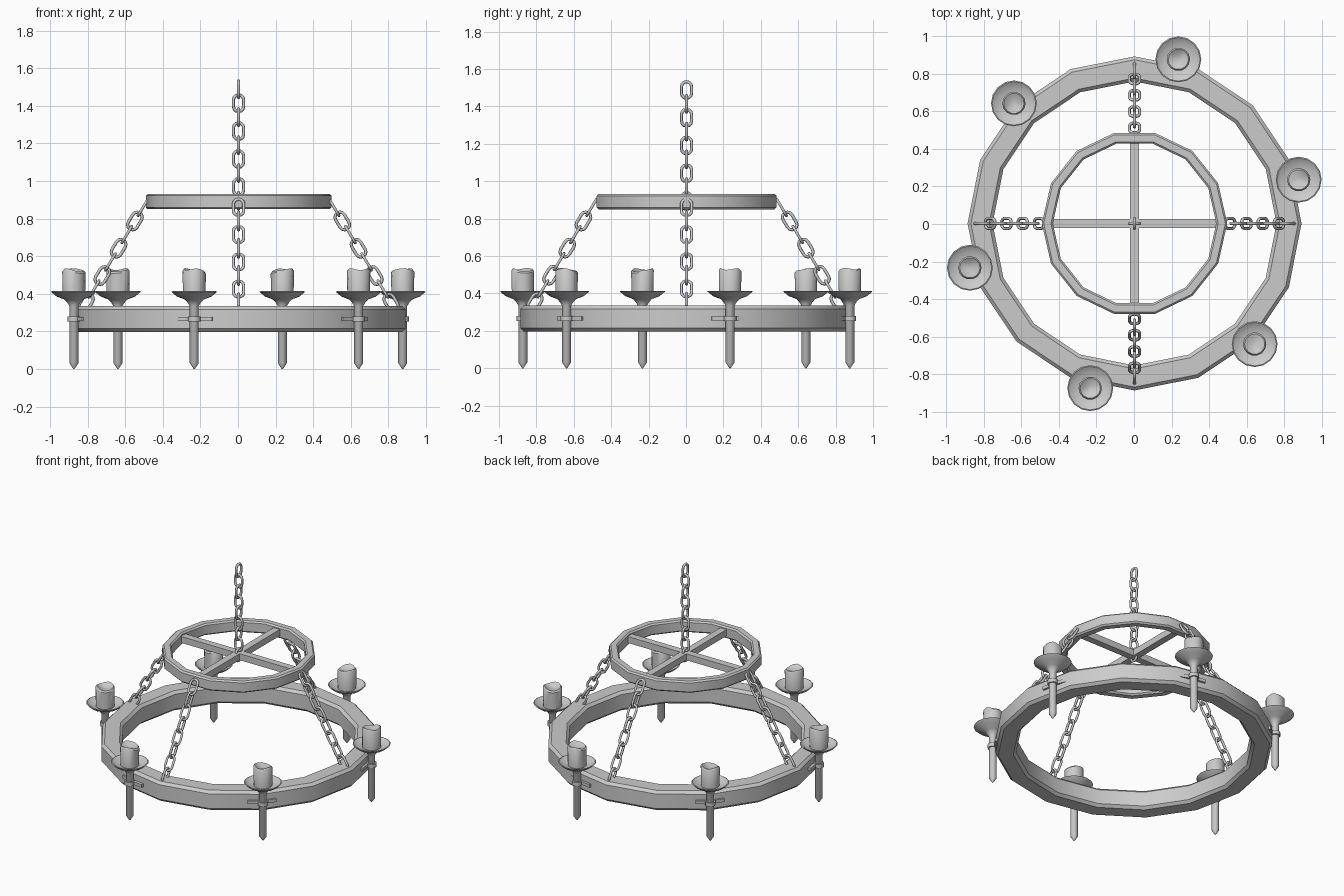
import bpy, bmesh
from math import sin, cos, pi, radians
from mathutils import Vector, Matrix

if "Cube" in bpy.data.objects:
    bpy.data.objects.remove(bpy.data.objects["Cube"])

CX = CY = 0.003  # hub of the rings


def finish(bm, name, angle=40):
    bmesh.ops.recalc_face_normals(bm, faces=bm.faces[:])
    me = bpy.data.meshes.new(name)
    bm.to_mesh(me)
    bm.free()
    ob = bpy.data.objects.new(name, me)
    bpy.context.collection.objects.link(ob)
    bpy.ops.object.select_all(action='DESELECT')
    ob.select_set(True)
    bpy.context.view_layer.objects.active = ob
    bpy.ops.object.shade_smooth_by_angle(angle=radians(angle))
    return ob


def sweep(bm, rings, closed):
    """Skin a list of vertex rings; closed joins the last ring to the first."""
    n, m = len(rings), len(rings[0])
    for i in range(n if closed else n - 1):
        a, b = rings[i], rings[(i + 1) % n]
        for j in range(m):
            k = (j + 1) % m
            bm.faces.new((a[j], a[k], b[k], b[j]))


def lathe(bm, profile, sides, at, wobble=None):
    """Revolve (radius, z) points around a vertical axis at (x, y)."""
    rings = []
    for i, (r, z) in enumerate(profile):
        ring = []
        for j in range(sides):
            a = 2 * pi * j / sides
            dz = wobble(i, a) if wobble else 0
            ring.append(bm.verts.new((at[0] + r * cos(a), at[1] + r * sin(a), z + dz)))
        rings.append(ring)
    sweep(bm, rings, False)
    bm.faces.new(rings[0])
    bm.faces.new(rings[-1])


def hoop(name, ro, ri, z0, z1, sides, bev):
    """Polygonal ring with chamfered top and bottom edges."""
    sec = [(ro, z0 + bev), (ro, z1 - bev), (ro - bev, z1), (ri + bev, z1),
           (ri, z1 - bev), (ri, z0 + bev), (ri + bev, z0), (ro - bev, z0)]
    bm = bmesh.new()
    rings = []
    for j in range(sides):
        a = 2 * pi * j / sides
        rings.append([bm.verts.new((CX + r * cos(a), CY + r * sin(a), z)) for r, z in sec])
    sweep(bm, rings, True)
    finish(bm, name)


def box(bm, size, mat):
    bmesh.ops.create_cube(bm, size=1, matrix=mat @ Matrix.Diagonal((*size, 1)))


def link(bm, centre, axis, side, half, width=0.027, wire=0.0085):
    """Stadium-shaped chain link lying in the axis/side plane."""
    axis, side = axis.normalized(), side.normalized()
    normal = axis.cross(side)
    rings = []
    for i in range(14):
        s = 1 if i < 7 else -1
        a = pi * (i % 7) / 6 + (0 if s > 0 else pi)
        out = side * cos(a) + axis * sin(a)
        p = centre + axis * s * (half - wire - width) + out * width
        rings.append([bm.verts.new(p + out * wire * cos(t) + normal * wire * sin(t))
                      for t in (2 * pi * k / 6 for k in range(6))])
    sweep(bm, rings, True)


# Large lower ring and small upper ring
hoop("lower_ring", 0.888, 0.755, 0.197, 0.335, 16, 0.018)
hoop("upper_ring", 0.493, 0.435, 0.85, 0.932, 14, 0.010)

# Cross bars of the upper ring
bm = bmesh.new()
for size in ((0.92, 0.048, 0.045), (0.048, 0.92, 0.0449)):
    box(bm, size, Matrix.Translation((CX, CY, 0.893)))
finish(bm, "cross_bars")

# Hanging chain
bm = bmesh.new()
for k in range(9):
    side = Vector((1, 0, 0)) if k % 2 else Vector((0, 1, 0))
    link(bm, Vector((CX, CY, 1.488 - 0.0742 * k)), Vector((0, 0, 1)), side, 0.053)
finish(bm, "hanging_chain", 70)

# Four slanted chains between the rings
for q in range(4):
    bm = bmesh.new()
    a = q * pi / 2
    out, tan, up = Vector((cos(a), sin(a), 0)), Vector((-sin(a), cos(a), 0)), Vector((0, 0, 1))
    axis = (out * 0.0433 - up * 0.0725).normalized()
    for k in range(8):
        c = Vector((CX, CY, 0)) + out * (0.508 + 0.0433 * k) + up * (0.86 - 0.0725 * k)
        link(bm, c, axis, axis.cross(tan) if k % 2 else tan, 0.059)
    finish(bm, "slanted_chain", 70)

# Six candle holders outside the lower ring
holder = [(0.003, 0.0), (0.024, 0.032), (0.024, 0.335), (0.036, 0.355), (0.05, 0.37),
          (0.092, 0.386), (0.122, 0.411), (0.116, 0.414), (0.088, 0.394), (0.04, 0.388)]
candle = [(0.06, 0.388), (0.062, 0.518), (0.054, 0.528), (0.038, 0.520), (0.012, 0.512)]
for i in range(6):
    a = radians(15 + 60 * i)
    at = (CX / 2 + 0.905 * cos(a), CY / 2 + 0.905 * sin(a))

    bm = bmesh.new()
    lathe(bm, holder, 16, at)
    finish(bm, "candle_holder")

    # Wax with an uneven melted rim
    def melt(row, t, a=a):
        amp = (0, 0.009, 0.010, 0.005, 0)[row]
        return amp * (0.5 * sin(2 * (t - a)) + 0.6 * cos(t - a + 1.0) + 0.3 * sin(3 * (t - a)))
    bm = bmesh.new()
    lathe(bm, candle, 14, at, melt)
    finish(bm, "candle")

    # Clamp: collar around the stem plus two tabs along the ring
    bm = bmesh.new()
    lathe(bm, [(0.024, 0.252), (0.033, 0.252), (0.033, 0.279), (0.024, 0.279)], 12, at)
    for s in (-1, 1):
        mat = (Matrix.Rotation(a, 4, 'Z') @ Matrix.Translation((0.878, s * 0.055, 0.2655))
               @ Matrix.Rotation(s * 0.12, 4, 'Z'))
        box(bm, (0.02, 0.075, 0.022), mat)
    finish(bm, "clamp")
